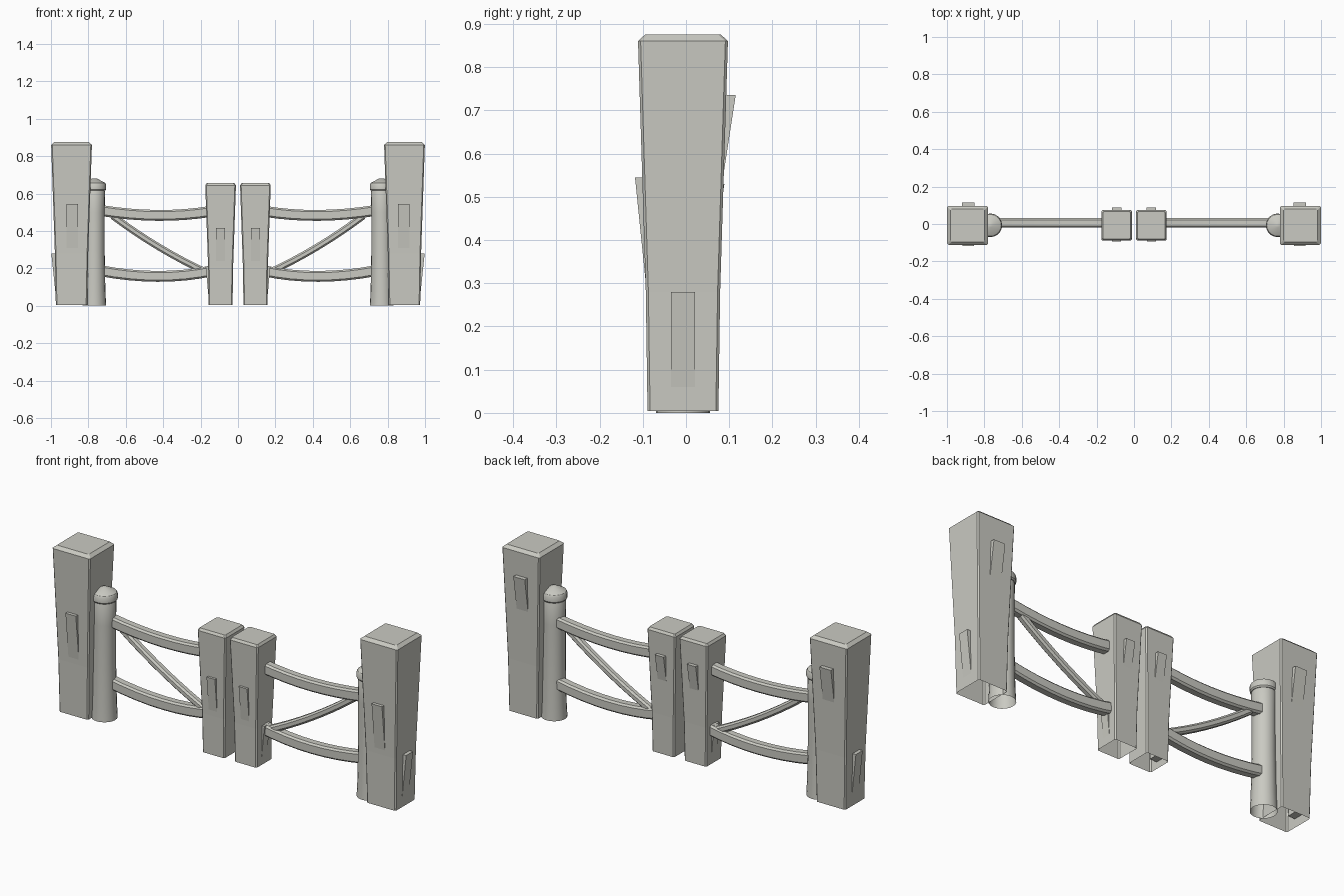
import bpy, bmesh, math
from mathutils import Vector

cube = bpy.data.objects.get("Cube")
if cube:
    bpy.data.objects.remove(cube, do_unlink=True)

stone = bpy.data.materials.new("pale_grey")
stone.use_nodes = True
colour = (0.59, 0.59, 0.54, 1)
stone.diffuse_color = colour
stone.node_tree.nodes["Principled BSDF"].inputs["Base Color"].default_value = colour

YC = -0.007  # depth of the post centres


def loft(name, side, rings, cap_start=True, cap_end=True, smooth=False):
    """Skin a list of equal-length rings; side -1 mirrors the part."""
    bm = bmesh.new()
    loops = [[bm.verts.new((side * x, y, z)) for x, y, z in r] for r in rings]
    n = len(loops[0])
    for a, b in zip(loops, loops[1:]):
        for i in range(n):
            j = (i + 1) % n
            bm.faces.new((a[i], a[j], b[j], b[i]))
    if cap_start:
        bm.faces.new(loops[0])
    if cap_end:
        bm.faces.new(loops[-1])
    bmesh.ops.recalc_face_normals(bm, faces=bm.faces)
    mesh = bpy.data.meshes.new(name)
    bm.to_mesh(mesh)
    bm.free()
    mesh.materials.append(stone)
    ob = bpy.data.objects.new(("left_" if side > 0 else "right_") + name, mesh)
    bpy.context.collection.objects.link(ob)
    if smooth:
        bpy.ops.object.select_all(action='DESELECT')
        ob.select_set(True)
        bpy.context.view_layer.objects.active = ob
        bpy.ops.object.shade_smooth_by_angle(angle=math.radians(32))
    return ob


def chamfered(hx, hy, c):
    """Rectangle outline with cut corners."""
    return [(hx, c - hy), (hx, hy - c), (hx - c, hy), (c - hx, hy),
            (-hx, hy - c), (-hx, c - hy), (c - hx, -hy), (hx - c, -hy)]


def square_post(name, side, cx, profile):
    """Flared post, open underneath; profile rows are z, half x, half y."""
    rings = [[(cx + u, YC + v, z) for u, v in chamfered(hx, hy, 0.006)]
             for z, hx, hy in profile]
    loft(name, side, rings, cap_start=False)


def wedge(name, side, centre, axis, half, z0, z1, d0, d1):
    """Splinter leaning out of a post: axis is the outward x, y direction."""
    out = Vector((axis[0], axis[1], 0))
    across = Vector((-axis[1], axis[0], 0))
    rings = []
    for z, d in ((z0, d0), (z1, d1)):
        base = Vector((centre[0], centre[1], z))
        rings.append([base + across * a + out * r for a, r in
                      ((-half, d - 0.04), (half, d - 0.04), (half, d), (-half, d))])
    loft(name, side, rings)


def beam(name, side, start, middle, end, hy, hz, steps=8):
    """Sagging chamfered beam through three x, z points."""
    rings = []
    p0, p1, p2 = Vector(start), Vector(middle), Vector(end)
    ctrl = 2 * p1 - (p0 + p2) / 2
    for i in range(steps + 1):
        t = i / steps
        p = p0 * (1 - t) ** 2 + ctrl * 2 * t * (1 - t) + p2 * t * t
        tan = ((ctrl - p0) * (1 - t) + (p2 - ctrl) * t).normalized()
        rings.append([(p.x - tan.y * v, 0.006 + u, p.y + tan.x * v)
                      for u, v in chamfered(hy, hz, 0.009)])
    loft(name, side, rings, smooth=True)


def round_post(name, side, cx, profile, bottom, n=20):
    """Turned part; profile rows are z, radius."""
    rings = [[(cx + r * math.cos(math.tau * i / n),
               YC + r * math.sin(math.tau * i / n), z) for i in range(n)]
             for z, r in profile]
    loft(name, side, rings, cap_start=bottom, smooth=True)


for side in (1, -1):
    # tall outer post with splinters
    cx = 0.89
    square_post("outer_post", side, cx, [
        (0.004, 0.084, 0.082), (0.28, 0.089, 0.086), (0.86, 0.109, 0.104),
        (0.875, 0.092, 0.088)])
    wedge("outer_front_splinter", side, (cx - 0.004, YC), (0, -1), 0.03, 0.28, 0.545, 0.084, 0.111)
    wedge("outer_back_splinter", side, (cx - 0.004, YC), (0, 1), 0.033, 0.54, 0.735, 0.092, 0.122)
    wedge("outer_side_splinter", side, (cx, YC), (1, 0), 0.028, 0.05, 0.28, 0.084, 0.108)

    # short gate post with splinters
    gx = 0.093
    square_post("gate_post", side, gx, [
        (0.004, 0.064, 0.064), (0.21, 0.067, 0.067), (0.643, 0.082, 0.081),
        (0.655, 0.074, 0.073)])
    wedge("gate_front_splinter", side, (gx, YC), (0, -1), 0.024, 0.21, 0.415, 0.065, 0.086)
    wedge("gate_back_splinter", side, (gx, YC), (0, 1), 0.025, 0.39, 0.53, 0.072, 0.096)
    wedge("gate_side_splinter", side, (gx, YC), (1, 0), 0.022, 0.04, 0.21, 0.064, 0.08)

    # round hinge post and its cap
    hx = 0.768
    round_post("hinge_post", side, hx, [
        (0, 0.063), (0.08, 0.059), (0.3, 0.055), (0.5, 0.055), (0.61, 0.057), (0.622, 0.052)], False)
    round_post("hinge_cap", side, hx, [
        (0.615, 0.058), (0.622, 0.063), (0.648, 0.063), (0.657, 0.058), (0.681, 0.012)], True)

    # sagging rails and diagonal brace
    beam("upper_rail", side, (0.14, 0.505), (0.43, 0.483), (0.74, 0.51), 0.025, 0.029)
    beam("lower_rail", side, (0.14, 0.186), (0.43, 0.157), (0.74, 0.188), 0.025, 0.029)
    beam("diagonal_brace", side, (0.16, 0.175), (0.42, 0.312), (0.67, 0.48), 0.019, 0.018)
